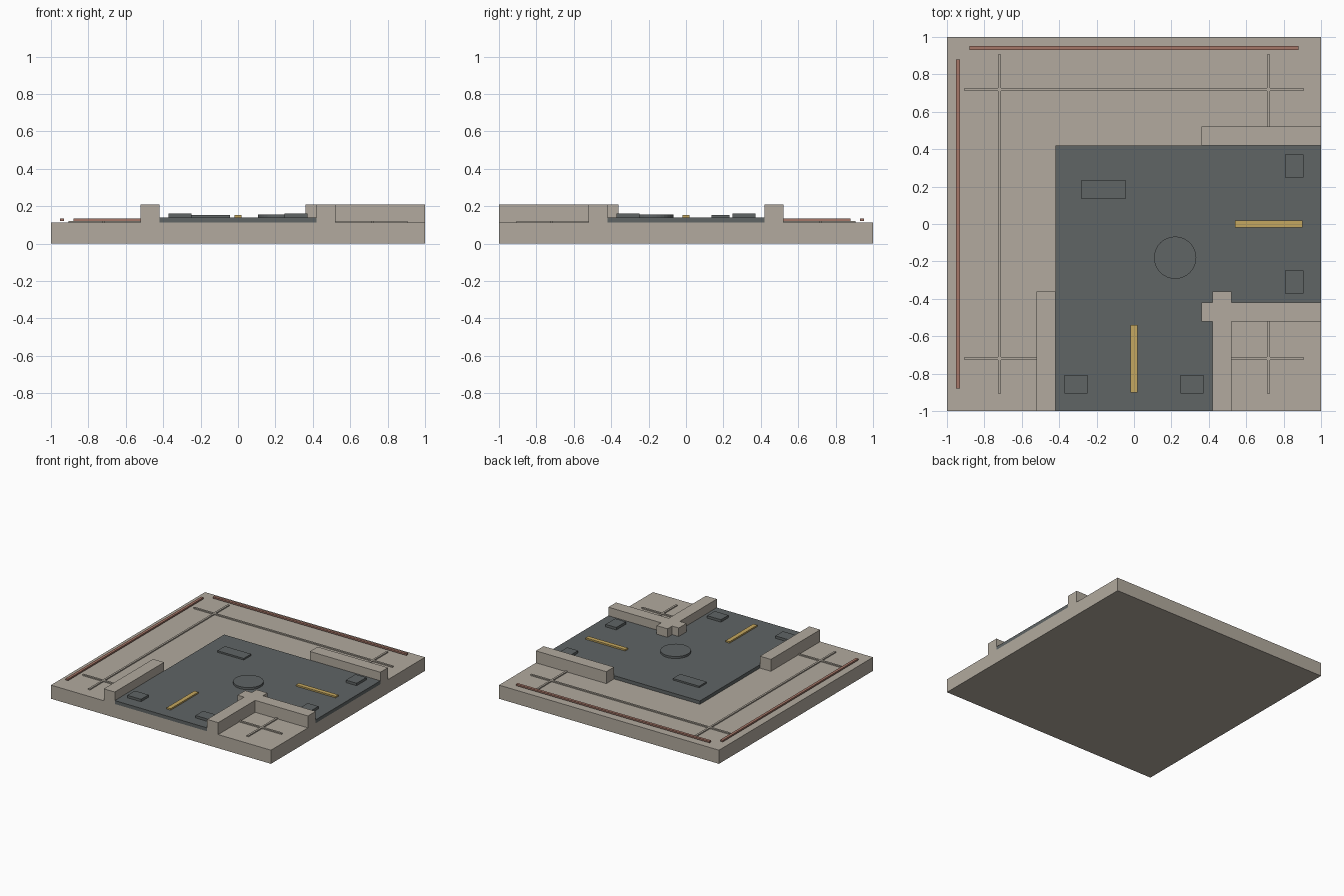
import bpy
import bmesh

if "Cube" in bpy.data.objects:
    bpy.data.objects.remove(bpy.data.objects["Cube"])


def make_material(name, rgb):
    mat = bpy.data.materials.new(name)
    mat.diffuse_color = (*rgb, 1.0)
    mat.use_nodes = True
    mat.node_tree.nodes["Principled BSDF"].inputs["Base Color"].default_value = mat.diffuse_color
    return mat


SAND = make_material("sandstone", (0.445, 0.402, 0.342))
GREY = make_material("dark_slate", (0.115, 0.128, 0.130))
RED = make_material("brick_red", (0.38, 0.185, 0.140))
YELLOW = make_material("lane_yellow", (0.56, 0.39, 0.115))


def finish(name, bm, mat):
    bmesh.ops.recalc_face_normals(bm, faces=bm.faces)
    mesh = bpy.data.meshes.new(name)
    bm.to_mesh(mesh)
    bm.free()
    mesh.materials.append(mat)
    obj = bpy.data.objects.new(name, mesh)
    bpy.context.collection.objects.link(obj)
    return obj


def prism(name, outline, z0, z1, mat):
    """Extrude a flat outline upward from z0 to z1."""
    bm = bmesh.new()
    face = bm.faces.new([bm.verts.new((x, y, z0)) for x, y in outline])
    top = bmesh.ops.extrude_face_region(bm, geom=[face])["geom"]
    bmesh.ops.translate(bm, vec=(0, 0, z1 - z0),
                        verts=[v for v in top if isinstance(v, bmesh.types.BMVert)])
    return finish(name, bm, mat)


def box(name, x0, x1, y0, y1, z0, z1, mat):
    return prism(name, [(x0, y0), (x1, y0), (x1, y1), (x0, y1)], z0, z1, mat)


def box_pair(name, x0, x1, y0, y1, z0, z1, mat):
    """One box on the front arm and its twin on the right arm (diagonal mirror)."""
    box(name + "_front", x0, x1, y0, y1, z0, z1, mat)
    box(name + "_right", -y1, -y0, -x1, -x0, z0, z1, mat)


SLAB, ROAD = 0.112, 0.14

# Base slab and L-shaped road
box("base_slab", -1, 1, -1, 1, 0, SLAB, SAND)
prism("corner_road", [(-0.42, -1), (0.42, -1), (0.42, -0.42), (1, -0.42),
                      (1, 0.42), (-0.42, 0.42)], SLAB, ROAD, GREY)

# Low walls beside both road arms
box_pair("outer_wall", -0.52, -0.42, -1, -0.36, SLAB, 0.21, SAND)
box_pair("inner_wall", 0.42, 0.52, -1, -0.36, SLAB, 0.21, SAND)

# Thin raised paving ribs
for i, p in enumerate((-0.72, 0.72)):
    box(f"paving_rib_y_{i}", p - 0.008, p + 0.008, -0.905, 0.905, SLAB, 0.121, SAND)
    box(f"paving_rib_x_{i}", -0.905, 0.905, p - 0.008, p + 0.008, SLAB, 0.121, SAND)

# Red border strips along the two outer edges
box("border_strip_left", -0.951, -0.929, -0.88, 0.88, 0.121, 0.134, RED)
box("border_strip_back", -0.88, 0.88, 0.929, 0.951, 0.121, 0.134, RED)

# Yellow lane dashes
box_pair("lane_dash", -0.018, 0.018, -0.9, -0.54, ROAD, 0.152, YELLOW)

# Raised pads at the road ends
for side, x in (("a", -0.31), ("b", 0.31)):
    box_pair(f"road_pad_{side}", x - 0.0625, x + 0.0625, -0.905, -0.807,
             ROAD, 0.16, GREY)

# Repair patch and round cover
box("road_patch", -0.283, -0.043, 0.136, 0.233, ROAD, 0.153, GREY)
bm = bmesh.new()
bmesh.ops.create_cone(bm, cap_ends=True, segments=32, radius1=0.113,
                      radius2=0.113, depth=0.017)
bmesh.ops.translate(bm, vec=(0.22, -0.18, ROAD + 0.0085), verts=bm.verts)
finish("round_cover", bm, GREY)
